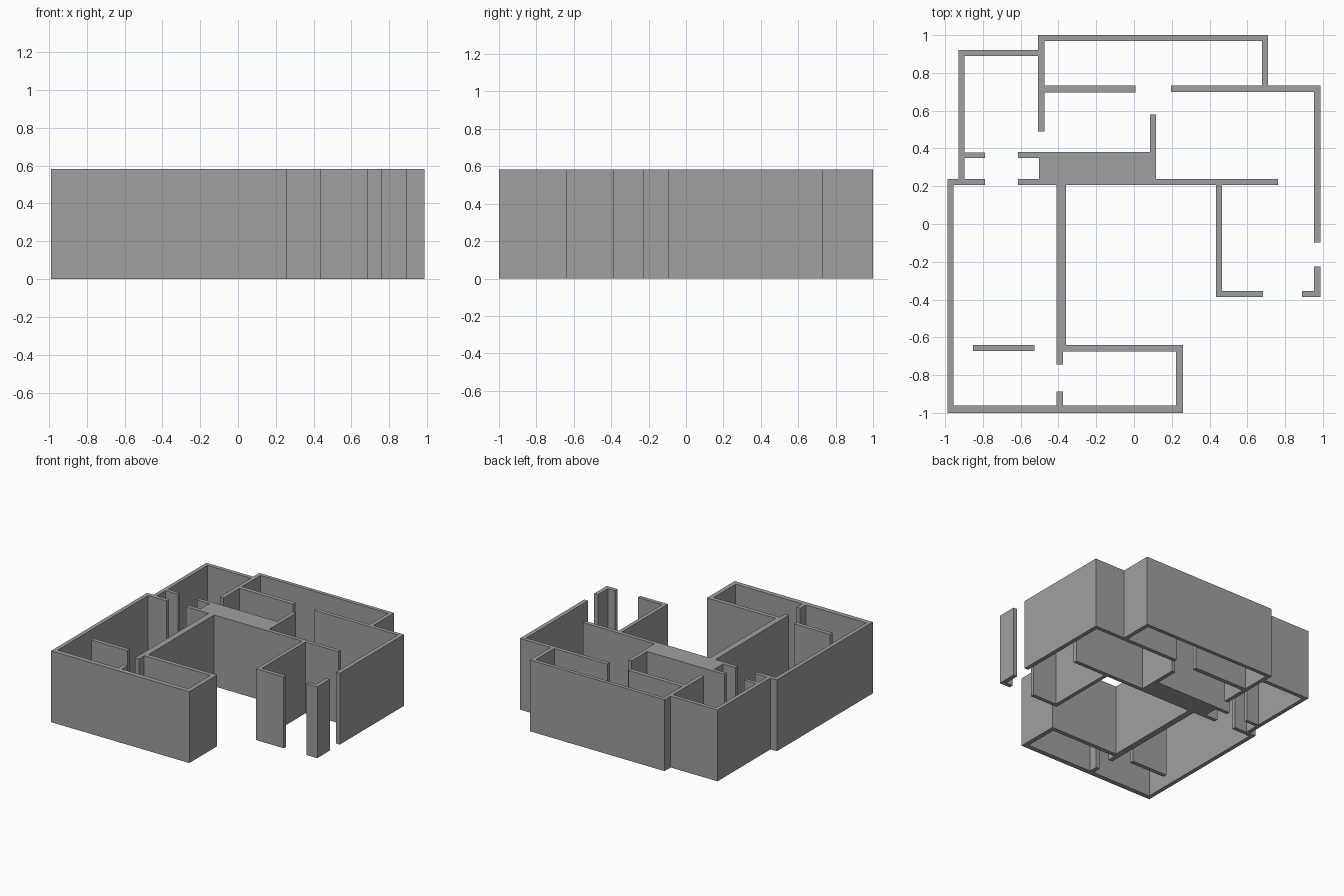
import bpy, bmesh

if "Cube" in bpy.data.objects:
    bpy.data.objects.remove(bpy.data.objects["Cube"])

HEIGHT = 0.582

grey = bpy.data.materials.new("wall grey")
grey.diffuse_color = (0.35, 0.35, 0.355, 1)
grey.use_nodes = True
grey.node_tree.nodes["Principled BSDF"].inputs["Base Color"].default_value = grey.diffuse_color


def walls(name, rects):
    """Union of plan rectangles (x0, x1, y0, y1), raised to one clean solid."""
    xs = sorted({v for r in rects for v in r[:2]})
    ys = sorted({v for r in rects for v in r[2:]})

    def filled(i, j):
        if not (0 <= i < len(xs) - 1 and 0 <= j < len(ys) - 1):
            return False
        cx, cy = (xs[i] + xs[i + 1]) / 2, (ys[j] + ys[j + 1]) / 2
        return any(a < cx < b and c < cy < d for a, b, c, d in rects)

    bm = bmesh.new()
    cache = {}

    def vert(i, j, k):
        if (i, j, k) not in cache:
            cache[i, j, k] = bm.verts.new((xs[i], ys[j], k * HEIGHT))
        return cache[i, j, k]

    for i in range(len(xs) - 1):
        for j in range(len(ys) - 1):
            if not filled(i, j):
                continue
            ring = [(i, j), (i + 1, j), (i + 1, j + 1), (i, j + 1)]
            bm.faces.new([vert(*p, 1) for p in ring])
            bm.faces.new([vert(*p, 0) for p in reversed(ring)])
            for n, (di, dj) in enumerate([(0, -1), (1, 0), (0, 1), (-1, 0)]):
                if not filled(i + di, j + dj):
                    a, b = ring[n], ring[(n + 1) % 4]
                    bm.faces.new([vert(*a, 0), vert(*b, 0), vert(*b, 1), vert(*a, 1)])
    bmesh.ops.dissolve_limit(bm, angle_limit=0.02, verts=bm.verts, edges=bm.edges)
    bmesh.ops.triangulate(bm, faces=[f for f in bm.faces if len(f.verts) > 4])
    mesh = bpy.data.meshes.new(name)
    bm.to_mesh(mesh)
    bm.free()
    mesh.materials.append(grey)
    ob = bpy.data.objects.new(name, mesh)
    bpy.context.collection.objects.link(ob)


# North rooms, east wall and the whole west/south side
walls("north_and_east_walls", [
    (-0.507, 0.71, 0.97, 1.0), (-0.507, -0.475, 0.49, 1.0),
    (0.677, 0.71, 0.70, 1.0), (-0.507, 0.008, 0.697, 0.732),
    (0.197, 0.987, 0.70, 0.732), (0.953, 0.987, -0.097, 0.732),
    (-0.93, -0.475, 0.89, 0.922), (-0.93, -0.898, 0.206, 0.922),
    (-0.93, -0.788, 0.35, 0.378),
    # west and south outer walls
    (-0.988, -0.788, 0.206, 0.238), (-0.988, -0.955, -1.0, 0.238),
    (-0.988, 0.26, -1.0, -0.96), (0.223, 0.26, -1.0, -0.64),
    (-0.41, 0.26, -0.675, -0.64), (-0.41, -0.375, -1.0, -0.888),
    # long middle wall
    (-0.41, -0.36, -0.675, 0.238), (-0.41, -0.375, -0.743, -0.64),
    # solid core block with its stubs
    (-0.502, 0.117, 0.206, 0.381), (-0.614, -0.5, 0.35, 0.381),
    (-0.614, 0.762, 0.206, 0.238), (0.085, 0.117, 0.35, 0.581),
    # entry room wall
    (0.434, 0.465, -0.387, 0.238), (0.434, 0.684, -0.387, -0.355),
])

# Free-standing pieces
walls("partition", [(-0.853, -0.527, -0.673, -0.64)])
walls("corner_post", [(0.953, 0.987, -0.387, -0.226),
                      (0.889, 0.987, -0.387, -0.355)])
